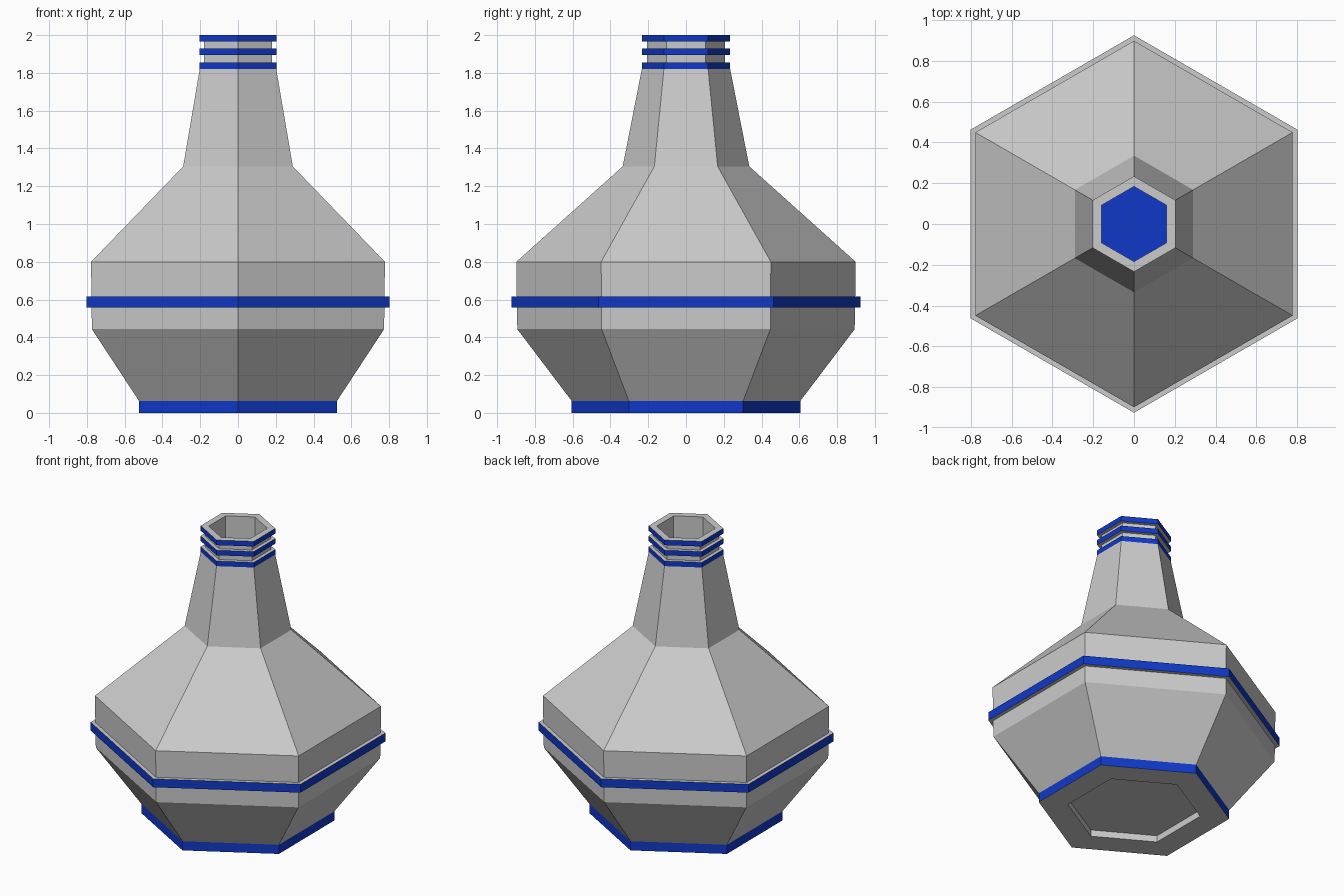
import bpy, bmesh
from math import sin, cos, pi

if "Cube" in bpy.data.objects:
    bpy.data.objects.remove(bpy.data.objects["Cube"])

SIDES = 6
blue = bpy.data.materials.new("blue_trim")
blue.diffuse_color = (0.005, 0.04, 0.58, 1)
blue.use_nodes = True
blue.node_tree.nodes["Principled BSDF"].inputs["Base Color"].default_value = blue.diffuse_color


def hex_lathe(name, profile, blue_steps=(), cap_start=False, cap_end=False, blue_cap=False):
    """Sweep (radius, z) points round a hexagon; the listed steps are blue."""
    bm = bmesh.new()
    rings = [[bm.verts.new((r * cos(pi / 2 + 2 * pi * i / SIDES),
                            r * sin(pi / 2 + 2 * pi * i / SIDES), z))
              for i in range(SIDES)] for r, z in profile]
    for k, (a, b) in enumerate(zip(rings, rings[1:])):
        for i in range(SIDES):
            j = (i + 1) % SIDES
            face = bm.faces.new((a[i], a[j], b[j], b[i]))
            face.material_index = int(k in blue_steps)
    if cap_start:
        bm.faces.new(rings[0][::-1])
    if cap_end:
        bm.faces.new(rings[-1]).material_index = int(blue_cap)
    mesh = bpy.data.meshes.new(name)
    bm.to_mesh(mesh)
    bm.free()
    mesh.materials.append(None)
    mesh.materials.append(blue)
    obj = bpy.data.objects.new(name, mesh)
    bpy.context.collection.objects.link(obj)
    return obj


# Foot with a recessed underside and blue rim
hex_lathe("foot", [(0.42, 0.045), (0.42, 0), (0.605, 0), (0.605, 0.063)],
          blue_steps=(2,), cap_start=True)

# Wide belly with the raised blue band round the waist
hex_lathe("belly", [(0.605, 0.063), (0.893, 0.443), (0.895, 0.558), (0.925, 0.558),
                    (0.925, 0.616), (0.896, 0.616), (0.898, 0.80), (0.335, 1.305)],
          blue_steps=(3,))

# Tapering neck
hex_lathe("neck", [(0.335, 1.305), (0.234, 1.82)])

# Three blue rings with grooves between them, ending in the lip
rings = []
for low, high in ((1.82, 1.855), (1.895, 1.93), (1.965, 2.0)):
    rings += [(0.207, low), (0.234, low), (0.234, high), (0.207, high)]
hex_lathe("neck_rings", rings[1:-1] + [(0.184, 2.0)], blue_steps=(0, 4, 8))

# Hollow inside, running down to a blue floor
hex_lathe("inner_wall", [(0.184, 2.0), (0.184, 1.80), (0.285, 1.29), (0.845, 0.78),
                         (0.845, 0.46), (0.56, 0.08)], cap_end=True, blue_cap=True)
